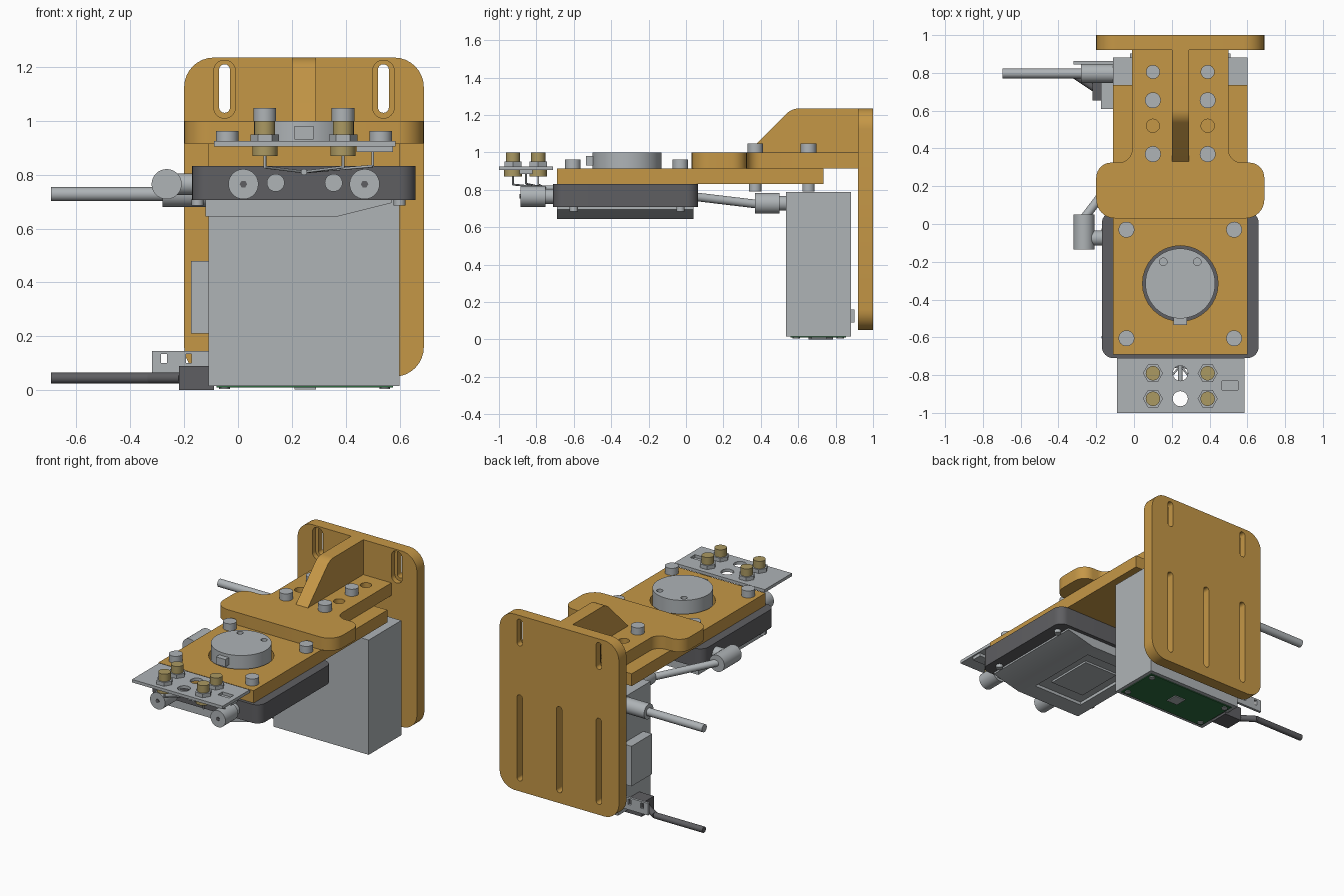
import bpy, bmesh, math
from mathutils import Vector

cube = bpy.data.objects.get("Cube")
if cube:
    bpy.data.objects.remove(cube, do_unlink=True)


def material(name, rgb):
    m = bpy.data.materials.new(name)
    m.use_nodes = True
    col = [(c / 255) ** 2.2 for c in rgb] + [1]
    m.diffuse_color = col
    m.node_tree.nodes["Principled BSDF"].inputs["Base Color"].default_value = col
    return m


ORANGE = material("amber plastic", (196, 150, 72))
GREY = material("light grey metal", (173, 178, 181))
DARK = material("dark grey", (95, 95, 98))
BRASS = material("brass", (170, 152, 98))
GREEN = material("circuit green", (50, 108, 66))


def finish(name, bm, mat):
    bmesh.ops.recalc_face_normals(bm, faces=bm.faces)
    me = bpy.data.meshes.new(name)
    bm.to_mesh(me)
    bm.free()
    for p in me.polygons:
        p.use_smooth = True
    me.set_sharp_from_angle(angle=math.radians(30))
    me.materials.append(mat)
    ob = bpy.data.objects.new(name, me)
    bpy.context.collection.objects.link(ob)
    return ob


def rounded(pts, radii):
    """Polygon with each corner replaced by an arc of the given radius."""
    out, n = [], len(pts)
    for i in range(n):
        p, r = Vector(pts[i]), radii[i]
        if r == 0:
            out.append(p)
            continue
        a = (Vector(pts[i - 1]) - p).normalized()
        b = (Vector(pts[(i + 1) % n]) - p).normalized()
        half = a.angle(b) / 2
        c = p + (a + b).normalized() * (r / math.sin(half))
        s, e = p + a * (r / math.tan(half)) - c, p + b * (r / math.tan(half)) - c
        for k in range(9):
            t = k / 8
            sweep = math.pi - 2 * half
            d = s * math.sin((1 - t) * sweep) + e * math.sin(t * sweep)
            out.append(c + d / math.sin(sweep))
    return out


def rect(x0, x1, y0, y1, r=0):
    return rounded([(x0, y0), (x1, y0), (x1, y1), (x0, y1)], [r] * 4)


def circle(x, y, r, n=32):
    return [(x + r * math.cos(2 * math.pi * k / n), y + r * math.sin(2 * math.pi * k / n)) for k in range(n)]


def prism(name, pts, axis, lo, hi, mat):
    """Extrude a 2D outline along an axis."""
    place = {"x": lambda u, v, w: (w, u, v), "y": lambda u, v, w: (u, w, v), "z": lambda u, v, w: (u, v, w)}[axis]
    bm = bmesh.new()
    rings = [[bm.verts.new(place(u, v, w)) for u, v in pts] for w in (lo, hi)]
    bm.faces.new(rings[0])
    bm.faces.new(rings[1])
    n = len(pts)
    for i in range(n):
        j = (i + 1) % n
        bm.faces.new((rings[0][i], rings[0][j], rings[1][j], rings[1][i]))
    return finish(name, bm, mat)


def box(name, x, y, z, mat):
    return prism(name, rect(*x, *y), "z", *z, mat)


def rod(name, p, q, r, mat):
    bm = bmesh.new()
    p, q = Vector(p), Vector(q)
    bmesh.ops.create_cone(bm, cap_ends=True, segments=28, radius1=r, radius2=r, depth=(q - p).length)
    rot = (q - p).to_track_quat("Z", "Y")
    for v in bm.verts:
        v.co = rot @ v.co + (p + q) / 2
    return finish(name, bm, mat)


def cut(ob, cutters):
    """Subtract the cutters, bake the result and remove them."""
    for c in cutters:
        m = ob.modifiers.new("cut", "BOOLEAN")
        m.operation, m.object, m.solver = "DIFFERENCE", c, "EXACT"
    me = bpy.data.meshes.new_from_object(ob.evaluated_get(bpy.context.evaluated_depsgraph_get()))
    ob.modifiers.clear()
    ob.data = me
    me.set_sharp_from_angle(angle=math.radians(30))
    for c in cutters:
        bpy.data.objects.remove(c, do_unlink=True)


def hole(x, y, r, lo, hi, mat):
    return prism("hole", circle(x, y, r), "z", lo, hi, mat)


CX = 0.245
SIDES = (CX - 0.145, CX + 0.145)

# Mounting plate with slots
back = prism("back_plate", rect(-0.2, 0.69, 0.05, 1.235, 0.11), "y", 0.92, 1.0, ORANGE)
slots = []
for x in (CX - 0.295, CX + 0.295):
    slots.append(prism("slot", rect(x - 0.02, x + 0.02, 1.03, 1.21, 0.0195), "y", 0.8, 1.1, ORANGE))
    slots.append(prism("slot_recess", rect(x - 0.04, x + 0.04, 1.01, 1.225, 0.0395), "y", 0.8, 0.955, ORANGE))
for x in (CX - 0.295, CX, CX + 0.295):
    slots.append(prism("long_slot", rect(x - 0.02, x + 0.02, 0.12, 0.70, 0.0195), "y", 0.8, 1.1, ORANGE))
cut(back, slots)

# Upper bracket: wide head, narrow neck, gusset
half = [(0.255, 0.92), (0.255, 0.325), (0.445, 0.325), (0.445, 0.03)]
outline = [(CX + x, y) for x, y in half] + [(CX - x, y) for x, y in reversed(half)]
radii = [0, 0.07, 0.08, 0.1]
yoke = prism("upper_bracket", rounded(outline, radii + radii[::-1]), "z", 0.915, 1.0, ORANGE)
cut(yoke, [hole(x, y, 0.035, 0.8, 1.1, ORANGE) for x in SIDES for y in (0.52, 0.805)])
prism("gusset", rounded([(0.33, 1.0), (0.565, 1.235), (0.92, 1.235), (0.92, 1.0)], [0, 0.1, 0, 0]),
      "x", CX - 0.045, CX + 0.045, ORANGE)

# Lower plate with lens opening
lower = box("lower_plate", (-0.11, 0.6), (-0.69, 0.735), (0.832, 0.915), ORANGE)
cut(lower, [hole(CX, -0.315, 0.2, 0.7, 1.0, ORANGE)])

# Lens drum
drum = prism("lens_drum", circle(CX, -0.315, 0.185, 64), "z", 0.82, 1.0, GREY)
cut(drum, [hole(CX + s * 0.09, -0.2, 0.02, 0.98, 1.1, GREY) for s in (-1, 1)])
box("drum_tab", (CX - 0.035, CX + 0.035), (-0.535, -0.49), (0.93, 0.98), GREY)

# Bolts
for x in (CX - 0.285, CX + 0.285):
    for y in (-0.03, -0.605):
        prism("plate_bolt", circle(x, y, 0.042), "z", 0.915, 0.962, GREY)
for x in SIDES:
    for y in (0.37, 0.655):
        prism("neck_bolt", circle(x, y, 0.042), "z", 1.0, 1.048, GREY)
        prism("neck_bolt_end", circle(x, y, 0.033), "z", 0.79, 0.832, GREY)

# Sensor body and its cover
prism("sensor_body", rect(-0.17, 0.66, -0.71, 0.065, 0.06), "z", 0.707, 0.832, DARK)
cover = prism("bottom_cover", [(-0.12, 0.707), (-0.12, 0.645), (0.37, 0.645), (0.57, 0.695), (0.57, 0.707)],
              "y", -0.69, 0.04, GREY)
cut(cover, [box("recess", (-0.04, 0.33), (-0.57, -0.06), (0.6, 0.665), GREY)])
box("cover_panel", (0.02, 0.27), (-0.48, -0.15), (0.652, 0.68), GREY)
for x in (-0.15, 0.6):
    for y in (-0.6, -0.03):
        prism("cover_screw", circle(x, y, 0.022, 20), "z", 0.685, 0.71, GREY)

# Front connectors
for x in (0.02, 0.47):
    rod("front_connector", (x, -0.885, 0.765), (x, -0.75, 0.765), 0.056, GREY)
    rod("connector_neck", (x, -0.76, 0.765), (x, -0.70, 0.765), 0.04, GREY)
    prism("connector_socket", circle(x, 0.765, 0.014, 6), "y", -0.889, -0.88, DARK)
for x in (0.14, 0.355):
    rod("front_port", (x, -0.718, 0.77), (x, -0.70, 0.77), 0.033, GREY)

# Front terminal plate
front = box("terminal_plate", (-0.09, 0.585), (-1.0, -0.71), (0.905, 0.925), GREY)
cut(front, [hole(CX, y, 0.04, 0.8, 1.0, GREY) for y in (-0.79, -0.925)]
    + [box("window", (0.465, 0.55), (-0.88, -0.83), (0.8, 1.0), GREY)])
box("chip_holder", (0.44, 0.575), (-0.89, -0.82), (0.884, 0.906), GREY)
for x in SIDES:
    for y in (-0.79, -0.925):
        prism("terminal_nut", circle(x, y, 0.053, 6), "z", 0.925, 0.95, GREY)
        prism("terminal_post", circle(x, y, 0.038), "z", 0.95, 1.0, BRASS)
        prism("terminal_foot", circle(x, y, 0.047), "z", 0.87, 0.905, BRASS)
        rod("terminal_pin", (x, y, 0.825), (x, y, 0.875), 0.005, GREY)
        rod("terminal_wire", (x, y, 0.828), (CX, -0.75, 0.81), 0.005, GREY)
rod("chip_wire", (0.5, -0.855, 0.885), (0.5, -0.855, 0.832), 0.005, GREY)
rod("chip_wire_run", (0.5, -0.855, 0.832), (CX, -0.75, 0.81), 0.005, GREY)
rod("centre_wire", (CX, -0.83, 0.81), (CX, -0.70, 0.81), 0.012, GREY)

# Main box with its circuit board
box("main_box", (-0.11, 0.6), (0.535, 0.882), (0.015, 0.788), GREY)
box("circuit_board", (-0.08, 0.575), (0.56, 0.855), (0.009, 0.016), GREEN)
box("board_chip", (0.21, 0.29), (0.67, 0.75), (0.003, 0.01), GREY)
for x in (-0.05, 0.545):
    for y in (0.59, 0.825):
        prism("board_screw", circle(x, y, 0.02, 20), "z", 0.004, 0.01, GREY)
box("rear_strip", (-0.02, 0.51), (0.88, 0.902), (0.09, 0.16), GREY)
box("side_pad", (-0.175, -0.11), (0.61, 0.83), (0.21, 0.48), GREY)
bracket = box("side_bracket", (-0.32, -0.10), (0.845, 0.862), (0.065, 0.146), GREY)
cut(bracket, [box("bracket_hole", (x - 0.011, x + 0.011), (0.8, 0.9), (0.1, 0.135), GREY) for x in (-0.275, -0.183)])

# Lower cable and plug
box("cable_plug", (-0.22, -0.09), (0.655, 0.785), (0, 0.09), DARK)
path = [(-0.695, 0.8, 0.045), (-0.33, 0.8, 0.045), (-0.21, 0.72, 0.045)]
for p, q in zip(path, path[1:]):
    rod("lower_cable", p, q, 0.02, DARK)

# Upper cable and couplings
rod("upper_cable", (-0.695, 0.797, 0.728), (-0.26, 0.797, 0.728), 0.026, GREY)
rod("cable_coupling", (-0.28, 0.797, 0.73), (-0.1, 0.797, 0.73), 0.05, GREY)
rod("side_coupling", (-0.265, -0.135, 0.765), (-0.265, 0.05, 0.765), 0.056, GREY)
rod("side_coupling_neck", (-0.265, -0.075, 0.765), (-0.16, -0.075, 0.765), 0.04, GREY)
rod("link_cable", (-0.265, 0.03, 0.765), (0.01, 0.39, 0.722), 0.023, GREY)
rod("box_coupling", (0.02, 0.37, 0.728), (0.02, 0.5, 0.728), 0.056, GREY)
rod("box_coupling_neck", (0.02, 0.49, 0.728), (0.02, 0.54, 0.728), 0.04, GREY)
